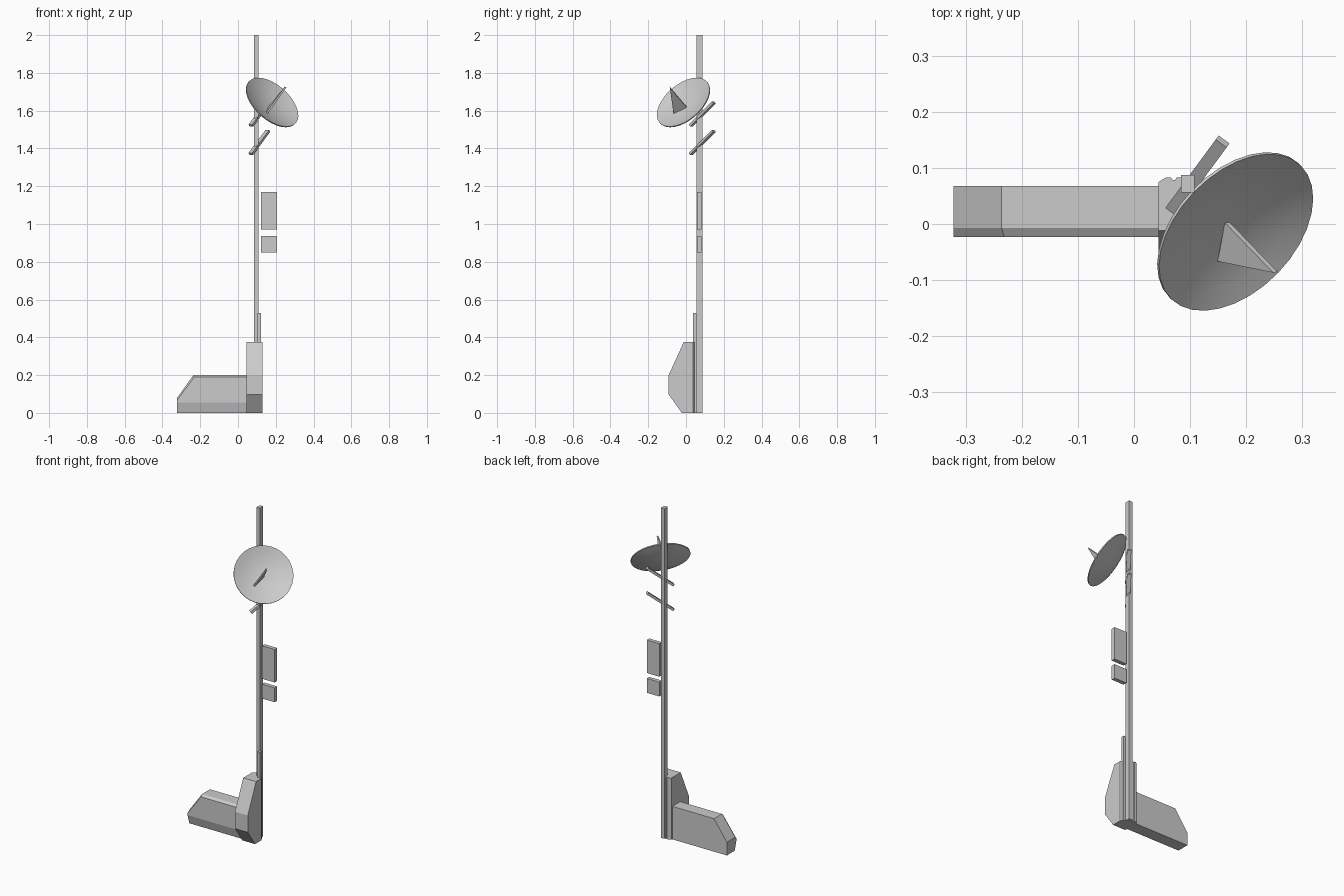
import bpy, bmesh, math
from mathutils import Vector, Matrix

if "Cube" in bpy.data.objects:
    bpy.data.objects.remove(bpy.data.objects["Cube"])


def finish(name, bm):
    bmesh.ops.recalc_face_normals(bm, faces=bm.faces)
    me = bpy.data.meshes.new(name)
    bm.to_mesh(me)
    bm.free()
    ob = bpy.data.objects.new(name, me)
    bpy.context.collection.objects.link(ob)
    return ob


def loft(name, loops, closed=True):
    # skin matching loops of points, with caps at both ends
    bm = bmesh.new()
    rings = [[bm.verts.new(p) for p in lp] for lp in loops]
    n = len(rings[0])
    for a, b in zip(rings, rings[1:]):
        for i in range(n):
            j = (i + 1) % n
            bm.faces.new((a[i], a[j], b[j], b[i]))
    bm.faces.new(rings[0])
    bm.faces.new(rings[-1])
    return finish(name, bm)


def box(name, x0, x1, y0, y1, z0, z1):
    ring = [(x0, y0), (x1, y0), (x1, y1), (x0, y1)]
    return loft(name, [[(x, y, z) for x, y in ring] for z in (z0, z1)])


def bar(name, a, b, w, h):
    a, b = Vector(a), Vector(b)
    d = (b - a).normalized()
    s = d.cross(Vector((0, 0, 1))).normalized() * w / 2
    u = s.cross(d).normalized() * h / 2
    return loft(name, [[p + s + u, p - s + u, p - s - u, p + s - u] for p in (a, b)])


# Mast and short conduit beside it
box("mast", 0.084, 0.108, 0.056, 0.087, 0, 2)
box("conduit", 0.104, 0.121, 0.038, 0.056, 0, 0.53)

# Upright cabinet at the foot, sloped above and below
side = [(0.033, 0), (-0.022, 0), (-0.092, 0.098), (-0.092, 0.2), (-0.012, 0.375), (0.033, 0.375)]
loft("tower_cabinet", [[(x, y, z) for y, z in side] for x in (0.044, 0.13)])

# Grooved rear of the cabinet, wrapping the mast
back = [(0.13, 0.033), (0.13, 0.038), (0.122, 0.045), (0.122, 0.056), (0.086, 0.056),
        (0.086, 0.083), (0.076, 0.083), (0.073, 0.078), (0.069, 0.078), (0.066, 0.083),
        (0.057, 0.083), (0.044, 0.075), (0.044, 0.033)]
loft("cabinet_back", [[(x, y, z) for x, y in back] for z in (0, 0.375)])

# Long low cabinet with bevelled front edges
outer = [(-0.322, 0), (-0.322, 0.08), (-0.236, 0.2), (0.044, 0.2), (0.044, 0)]
inner = [(-0.322, 0.055), (-0.322, 0.068), (-0.231, 0.19), (0.044, 0.19), (0.044, 0.055)]
loft("side_cabinet", [[(x, y, z) for x, z in p]
                      for p, y in ((outer, 0.068), (outer, -0.007), (inner, -0.023))])

# Sign plates
box("large_plate", 0.122, 0.206, 0.057, 0.081, 0.97, 1.17)
box("small_plate", 0.122, 0.206, 0.057, 0.081, 0.85, 0.937)

# Cross bars on the mast
for i, dz in enumerate((0, 0.15)):
    bar(f"cross_bar_{i + 1}", (0.068, 0.025, 1.371 + dz), (0.158, 0.147, 1.493 + dz), 0.024, 0.014)

# Dish: shallow parabolic bowl
R, DEPTH, SEG = 0.166, 0.035, 32
axis = Vector((0.56, -0.54, 0.625)).normalized()
centre = Vector((0.182, -0.015, 1.645))
bm = bmesh.new()
radii = [R * t for t in (0.2, 0.4, 0.6, 0.8, 1)]
rings = []
for off, rs in ((-DEPTH, radii), (-DEPTH - 0.006, radii[::-1])):
    for r in rs:
        z = off + DEPTH * (r / R) ** 2
        rings.append([bm.verts.new((r * math.cos(2 * math.pi * k / SEG),
                                    r * math.sin(2 * math.pi * k / SEG), z)) for k in range(SEG)])
for a, b in zip(rings, rings[1:]):
    for i in range(SEG):
        j = (i + 1) % SEG
        bm.faces.new((a[i], a[j], b[j], b[i]))
bm.faces.new(rings[0])
bm.faces.new(rings[-1])
bmesh.ops.transform(bm, verts=bm.verts,
                    matrix=Matrix.Translation(centre) @ axis.to_track_quat('Z', 'Y').to_matrix().to_4x4())
dish = finish("dish", bm)
bpy.context.view_layer.objects.active = dish
dish.select_set(True)
bpy.ops.object.shade_smooth_by_angle(angle=math.radians(35))

# Triangular feed fin standing in the bowl
tri = [Vector(p) for p in ((0.166, 0.003, 1.62), (0.252, -0.086, 1.725), (0.153, -0.066, 1.587))]
nrm = (tri[1] - tri[0]).cross(tri[2] - tri[0]).normalized()
loft("feed_fin", [[p + nrm * s for p in tri] for s in (-0.005, 0.005)])
